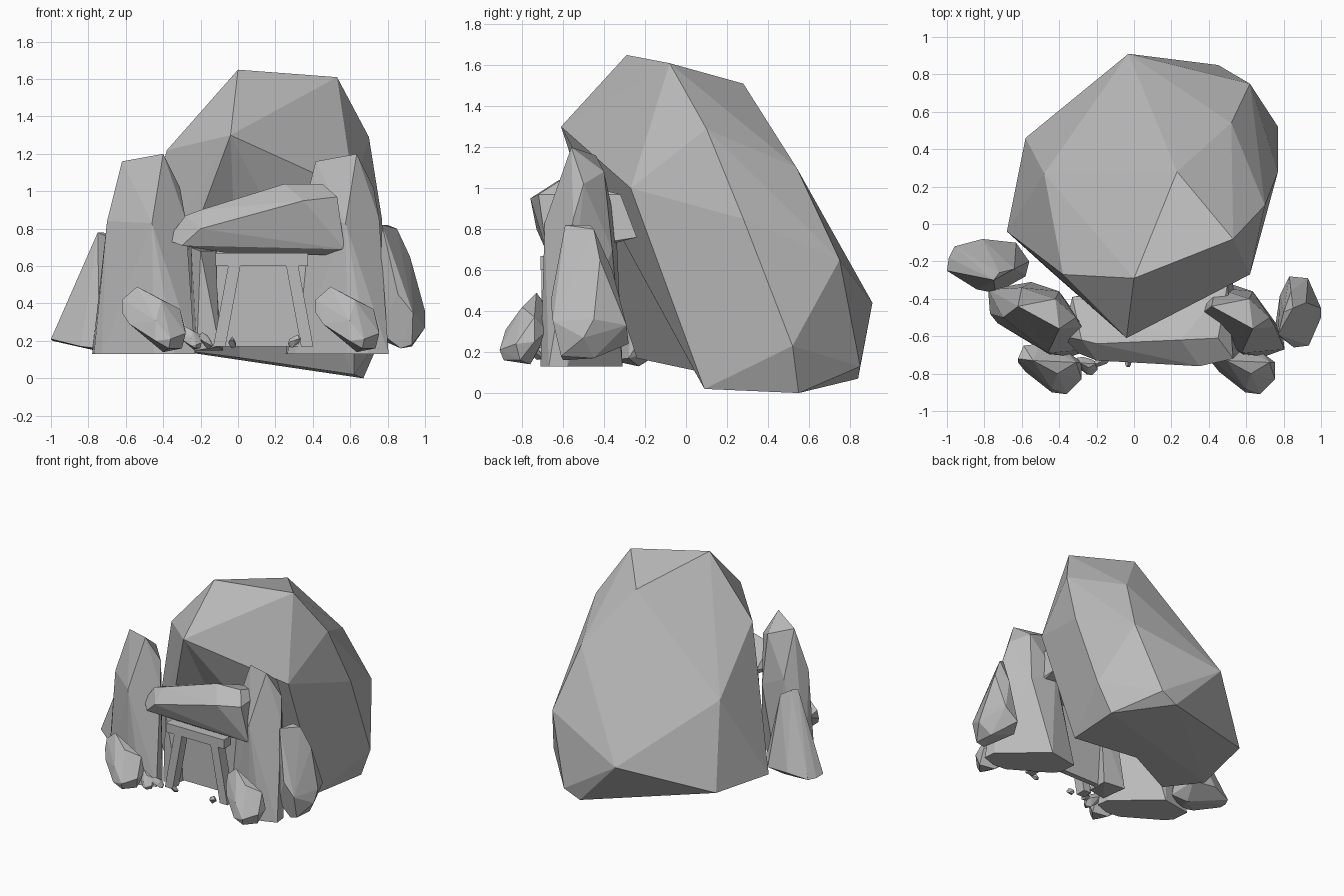
import bpy
import bmesh
import math
from mathutils import Vector, Matrix

cube = bpy.data.objects.get("Cube")
if cube:
    bpy.data.objects.remove(cube, do_unlink=True)

# One stone colour for everything
stone = bpy.data.materials.new("grey_stone")
stone.use_nodes = True
stone.diffuse_color = (.5, .5, .5, 1)
stone.node_tree.nodes["Principled BSDF"].inputs["Base Color"].default_value = stone.diffuse_color


def faceted(name, points):
    """Make a flat-faced convex solid that wraps around the given corners."""
    bm = bmesh.new()
    for point in points:
        bm.verts.new(point)
    bmesh.ops.convex_hull(bm, input=bm.verts[:])
    loose = [v for v in bm.verts if not v.link_faces]
    bmesh.ops.delete(bm, geom=loose, context="VERTS")
    bmesh.ops.dissolve_limit(bm, angle_limit=math.radians(2), verts=bm.verts[:], edges=bm.edges[:])
    bmesh.ops.recalc_face_normals(bm, faces=bm.faces[:])
    mesh = bpy.data.meshes.new(name)
    bm.to_mesh(mesh)
    bm.free()
    mesh.materials.append(stone)
    obj = bpy.data.objects.new(name, mesh)
    bpy.context.collection.objects.link(obj)
    return obj


def copy_of(source, name, offset):
    """Place a second instance of a rock, moved by an offset."""
    obj = bpy.data.objects.new(name, source.data)
    obj.location = offset
    bpy.context.collection.objects.link(obj)
    return obj


def push_in(obj, target):
    """Fold the edge nearest to the target inwards, creasing the face above it."""
    bm = bmesh.new()
    bm.from_mesh(obj.data)
    target = Vector(target)
    edge = min(bm.edges, key=lambda e: ((e.verts[0].co + e.verts[1].co) / 2 - target).length)
    corner = bmesh.utils.edge_split(edge, edge.verts[0], .5)[1]
    upper = max(corner.link_faces, key=lambda f: f.calc_center_median().z)
    apex = max(upper.verts, key=lambda v: v.co.z)
    bmesh.utils.face_split(upper, corner, apex)
    corner.co = target
    bm.to_mesh(obj.data)
    bm.free()


def timber(name, bottom, top, width, depth):
    """Make a straight or leaning beam with level ends between two centres."""
    corners = []
    for end in (bottom, top):
        for side in (-width / 2, width / 2):
            for back in (-depth / 2, depth / 2):
                corners.append(Vector(end) + Vector((side, back, 0)))
    return faceted(name, corners)


# Large leaning boulder behind the entrance, hollowed at its front foot
boulder = faceted("main_boulder", [
    (0, -.29, 1.65), (.53, -.08, 1.61), (.23, .28, 1.51),
    (.7, .1, 1.29), (.52, .54, 1.1), (-.03, .91, .44),
    (-.04, -.61, 1.3), (-.38, -.27, 1.22), (.62, -.27, 1),
    (.77, .28, .85), (.77, .52, .23), (.62, .75, .65),
    (.45, .85, .13), (.32, .84, .07), (.67, .55, 0), (.62, .09, .02),
    (-.58, .46, .22), (-.48, .27, .84), (-.68, -.04, .2), (-.46, -.24, .17),
])
push_in(boulder, (.01, .04, .11))

# Tall standing stones on both sides of the entrance
pillar = faceted("right_pillar", [
    (-.62, -.44, 1.16), (-.4, -.56, 1.2), (-.31, -.5, 1.02),
    (-.28, -.55, .85), (-.46, -.69, .83), (-.7, -.5, .84),
    (-.6, -.34, .8), (-.42, -.4, 1.08), (-.4, -.36, .7),
    (-.78, -.35, .13), (-.77, -.48, .13), (-.73, -.53, .13), (-.45, -.7, .13),
    (-.34, -.71, .13), (-.23, -.67, .13), (-.24, -.58, .13), (-.55, -.31, .13),
])
copy_of(pillar, "left_pillar", (1.035, 0, 0))

# Outer crystals leaning on the pillars
faceted("left_outer_stone", [
    (.77, -.59, .82), (.8, -.47, .82), (.85, -.45, .8), (.92, -.42, .65),
    (1, -.45, .36), (1, -.5, .27), (.935, -.65, .35), (.855, -.66, .45),
    (.75, -.58, .25), (.87, -.6, .16), (.93, -.61, .18), (.93, -.45, .17),
    (.83, -.28, .24), (.93, -.29, .33), (.84, -.36, .6), (.78, -.38, .2),
])
faceted("right_outer_stone", [
    (-.75, -.3, .78), (-.72, -.26, .78), (-.64, -.24, .73), (-1, -.25, .21),
    (-.99, -.18, .2), (-.96, -.12, .2), (-.81, -.08, .23), (-.63, -.1, .22),
    (-.56, -.2, .3), (-.58, -.28, .17), (-.74, -.37, .16), (-.84, -.35, .17),
    (-.68, -.23, .13),
])

# Low boulders at the foot of each pillar
low = faceted("right_low_boulder", [
    (-.62, -.72, .42), (-.62, -.74, .35), (-.54, -.73, .49), (-.41, -.8, .42),
    (-.31, -.74, .37), (-.28, -.83, .24), (-.3, -.81, .16), (-.4, -.76, .14),
    (-.36, -.91, .21), (-.44, -.9, .2), (-.44, -.88, .31), (-.37, -.89, .16),
    (-.58, -.79, .29), (-.28, -.74, .25), (-.36, -.68, .3), (-.5, -.64, .35),
    (-.59, -.65, .38),
])
copy_of(low, "left_low_boulder", (1.035, 0, 0))

# Sloping capstone over the doorway
faceted("capstone", [
    (-.38, -.6, .74), (-.33, -.39, .78), (-.28, -.62, .87), (-.2, -.64, .9),
    (.25, -.62, 1.04), (.45, -.61, 1.04), (.53, -.72, .97), (.35, -.76, .95),
    (-.2, -.73, .8), (.57, -.68, .69), (-.3, -.69, .71), (.52, -.62, .66),
    (0, -.62, .66), (.5, -.32, .97), (.52, -.24, .76), (-.28, -.4, .72),
])

# Timber door frame: a lintel on two splayed posts
front = -.665
timber("frame_lintel", (.128, front, .6), (.128, front, .67), .495, .09)
for name, side in (("right_post", -1), ("left_post", 1)):
    timber(name, (.135 + side * .235, front, .17), (.135 + side * .155, front, .6), .065, .08)

# Back wall of the recess and a shard beside the frame
timber("recess_wall", (.135, -.52, .17), (.135, -.52, .7), .5, .04)
faceted("recess_shard", [
    (-.25, -.5, .7), (-.12, -.5, .68), (-.2, -.6, .68), (-.22, -.6, .15),
    (-.1, -.6, .17), (-.08, -.42, .15), (-.25, -.4, .15),
])

# Pebbles at the threshold, small versions of the low boulder
centre = sum((v.co for v in low.data.vertices), Vector()) / len(low.data.vertices)
pebbles = ((-.25, -.76, .21, .36), (-.17, -.73, .2, .24), (-.03, -.73, .19, .18), (.3, -.73, .195, .2))
for number, (x, y, z, size) in enumerate(pebbles):
    place = Matrix.Translation((x, y, z)) @ Matrix.Rotation(number, 4, "Z") @ Matrix.Scale(size, 4)
    faceted("pebble", [place @ (v.co - centre) for v in low.data.vertices])
